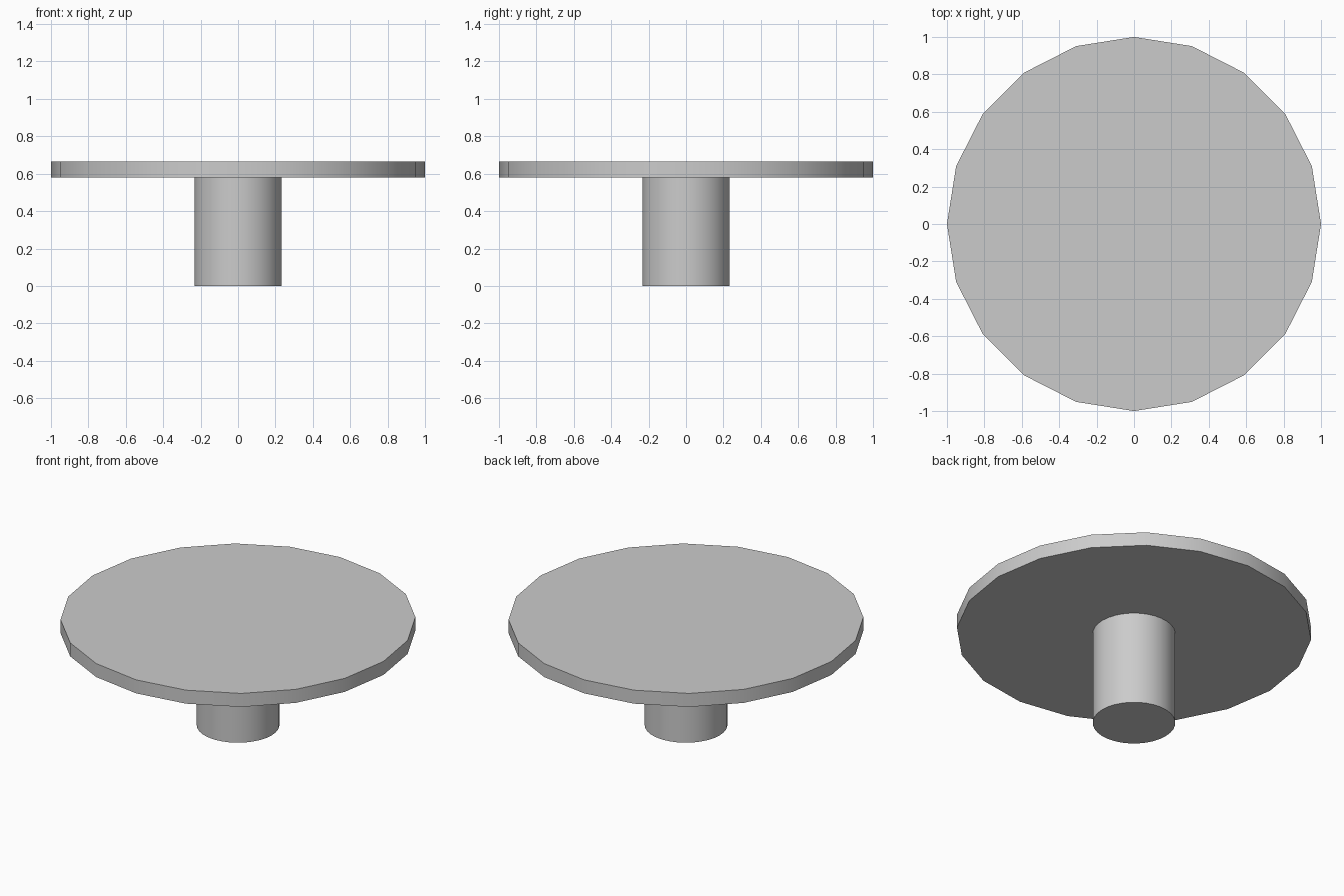
import bpy
import math

if "Cube" in bpy.data.objects:
    bpy.data.objects.remove(bpy.data.objects["Cube"])


def cylinder(name, sides, radius, z0, z1):
    bpy.ops.mesh.primitive_cylinder_add(
        vertices=sides, radius=radius, depth=z1 - z0, location=(0, 0, (z0 + z1) / 2))
    obj = bpy.context.object
    obj.name = name
    bpy.ops.object.shade_smooth_by_angle(angle=math.radians(30))
    return obj


# Round pedestal
cylinder("pedestal", 32, 0.233, 0.0, 0.58)

# Twenty-sided table top
cylinder("table_top", 20, 1.0, 0.58, 0.664)
